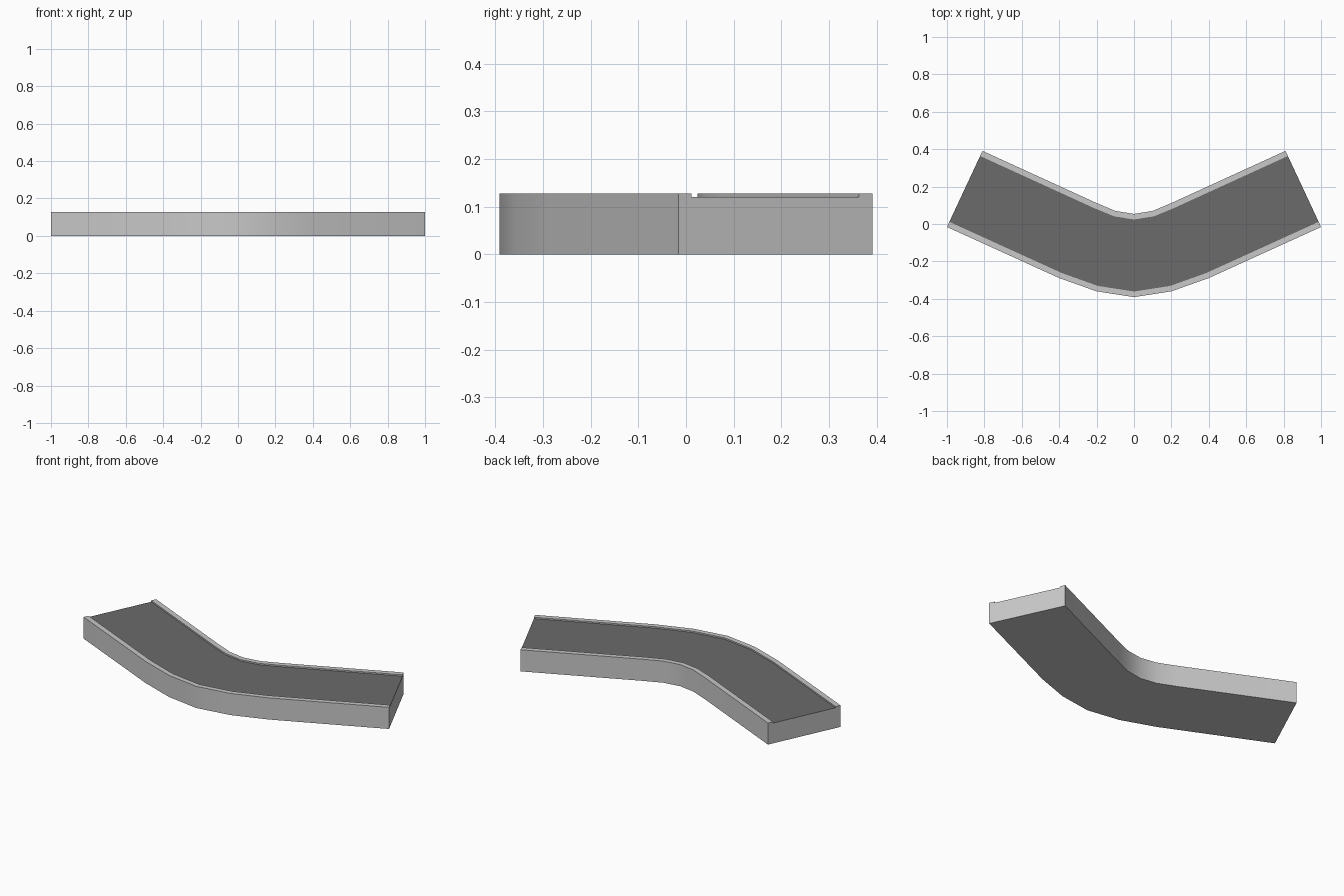
import bpy
import bmesh
from mathutils import Vector

cube = bpy.data.objects.get("Cube")
if cube:
    bpy.data.objects.remove(cube, do_unlink=True)


def make_material(name, value):
    mat = bpy.data.materials.new(name)
    mat.use_nodes = True
    colour = (value, value, value, 1)
    mat.diffuse_color = colour
    mat.node_tree.nodes["Principled BSDF"].inputs["Base Color"].default_value = colour
    return mat


HEIGHT, ROAD_Z, WIDTH, KERB = 0.128, 0.12, 0.445, 0.03

# Stations along the right half of the bend: outer edge point, inner edge point
half = [
    ((0, -0.391), (0, 0.054)),
    ((0.2, -0.36), (0.1, 0.07)),
    ((0.4, -0.289), (0.2, 0.112)),
    ((1, -0.016), (0.81, 0.391)),
]
mirrored = [((-o[0], o[1]), (-i[0], i[1])) for o, i in reversed(half[1:])]
stations = mirrored + half

# Cross-section: fraction across the width, height
k = KERB / WIDTH
profile = [(0, 0), (0, HEIGHT), (k, HEIGHT), (k, ROAD_Z),
           (1 - k, ROAD_Z), (1 - k, HEIGHT), (1, HEIGHT), (1, 0)]
ROAD_STRIP = 3

# Sweep the cross-section through the stations
bm = bmesh.new()
rings = []
for outer, inner in stations:
    ring = []
    for t, z in profile:
        p = Vector(outer).lerp(Vector(inner), t)
        ring.append(bm.verts.new((p.x, p.y, z)))
    rings.append(ring)

n = len(profile)
for a, b in zip(rings, rings[1:]):
    for j in range(n):
        m = (j + 1) % n
        face = bm.faces.new((a[j], a[m], b[m], b[j]))
        face.material_index = 1 if j == ROAD_STRIP else 0

# Flat end caps
bm.faces.new(rings[0])
bm.faces.new(rings[-1])
bmesh.ops.recalc_face_normals(bm, faces=bm.faces[:])

mesh = bpy.data.meshes.new("curved_road")
bm.to_mesh(mesh)
bm.free()
mesh.materials.append(make_material("pale_concrete", 0.58))
mesh.materials.append(make_material("dark_asphalt", 0.145))

road = bpy.data.objects.new("curved_road", mesh)
bpy.context.collection.objects.link(road)

# Smooth the curved walls, keep the kerb edges sharp
bpy.ops.object.select_all(action="DESELECT")
road.select_set(True)
bpy.context.view_layer.objects.active = road
bpy.ops.object.shade_smooth_by_angle()
